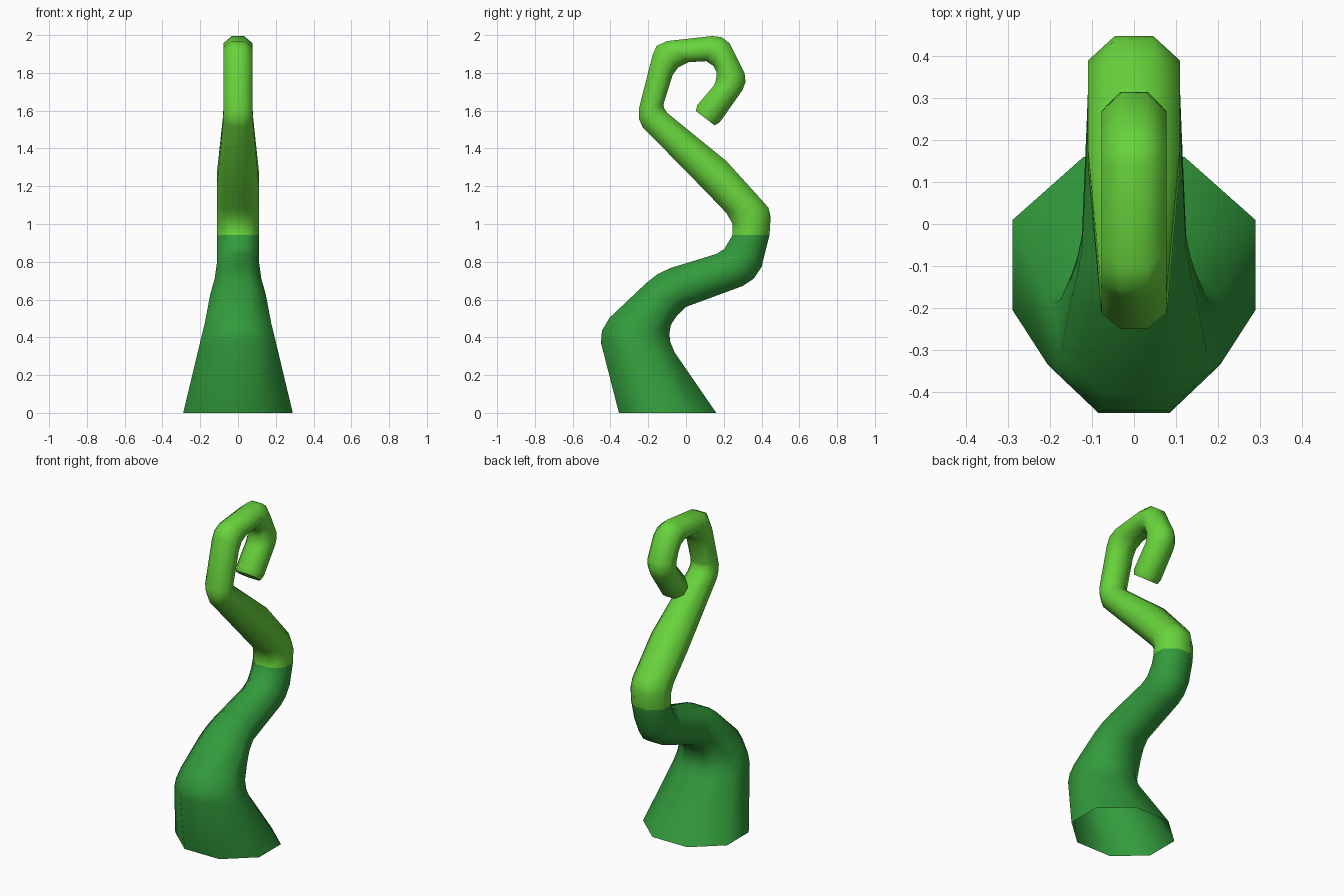
import bpy, bmesh, math


def material(name, colour):
    m = bpy.data.materials.new(name)
    m.diffuse_color = (*colour, 1)
    return m


# Cross-sections in the side plane: outer/left (y, z), inner/right (y, z), half width in x
RINGS = [
    (-.355, 0, .16, 0, .29),
    # lower bend
    (-.45, .37, -.06, .32, .205), (-.445, .435, -.083, .375, .19), (-.405, .503, -.088, .42, .175),
    (-.21, .688, -.08, .466, .148), (-.15, .735, -.05, .513, .135), (-.082, .767, -.003, .56, .124),
    # middle bend
    (.16, .841, .30, .672, .112), (.203, .868, .357, .709, .11), (.24, .93, .40, .772, .11),
    (.247, .942, .442, .942, .11),
    (.247, 1.0, .448, 1.037, .11), (.214, 1.058, .437, 1.085, .11), (.188, 1.085, .405, 1.122, .11),
    (.108, 1.169, .214, 1.333, .11),
    # upper bend
    (-.23, 1.513, -.098, 1.587, .08), (-.25, 1.56, -.117, 1.615, .078), (-.25, 1.608, -.119, 1.635, .078),
    # curled tip
    (-.177, 1.894, -.071, 1.788, .078), (-.156, 1.942, -.04, 1.83, .078), (-.103, 1.968, .015, 1.857, .078),
    (.14, 1.995, .108, 1.862, .078), (.188, 1.989, .146, 1.836, .078), (.23, 1.958, .162, 1.804, .078),
    (.31, 1.799, .162, 1.783, .078), (.315, 1.751, .156, 1.751, .078), (.299, 1.709, .146, 1.73, .078),
    (.18, 1.54, .06, 1.63, .078), (.152, 1.522, .052, 1.598, .07),
]
COLOUR_RING = 10   # the light colour starts at this cross-section
SIDES = 8

bm = bmesh.new()
loops = []
for y0, z0, y1, z1, hx in RINGS:
    loop = []
    for i in range(SIDES):
        a = math.tau * (i + .5) / SIDES
        k = 1 / math.cos(math.pi / SIDES)      # flats touch the outline
        t = .5 - .5 * k * math.cos(a)
        loop.append(bm.verts.new((hx * k * math.sin(a), y0 + (y1 - y0) * t, z0 + (z1 - z0) * t)))
    loops.append(loop)

# Skin between cross-sections; the base stays open, the tip is capped
for r in range(len(loops) - 1):
    a, b = loops[r], loops[r + 1]
    for i in range(SIDES):
        j = (i + 1) % SIDES
        f = bm.faces.new((a[i], a[j], b[j], b[i]))
        f.material_index = int(r >= COLOUR_RING)
cap = bm.faces.new(loops[-1])
cap.material_index = 1
bmesh.ops.recalc_face_normals(bm, faces=bm.faces)

mesh = bpy.data.meshes.new("tentacle")
bm.to_mesh(mesh)
bm.free()
mesh.materials.append(material("dark green", (.032, .328, .045)))
mesh.materials.append(material("light green", (.138, .658, .045)))
obj = bpy.data.objects.new("tentacle", mesh)
bpy.context.collection.objects.link(obj)

# Smooth skin with a crisp tip
bpy.context.view_layer.objects.active = obj
obj.select_set(True)
bpy.ops.object.shade_smooth_by_angle(angle=math.radians(62))
